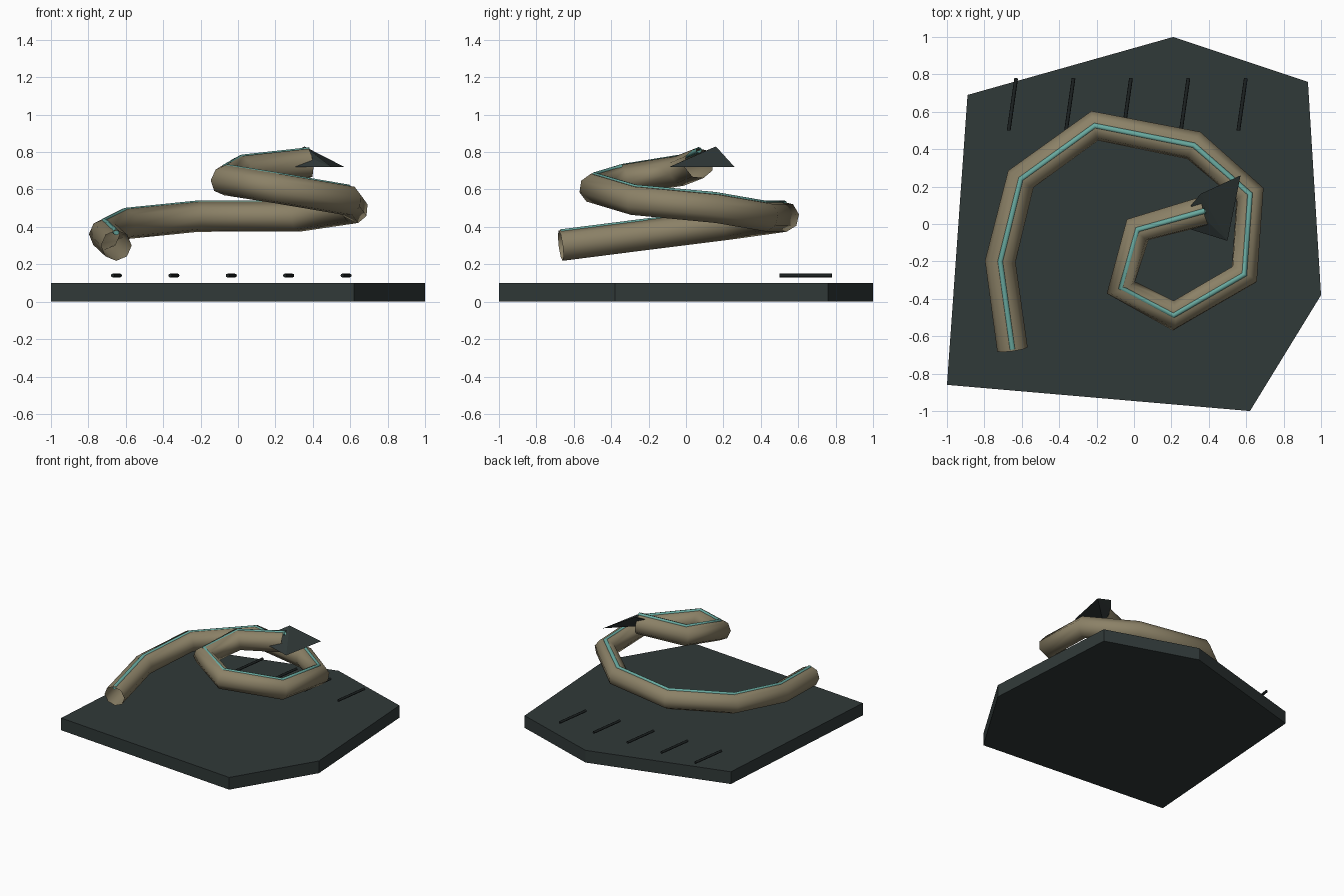
import bpy
import bmesh
from mathutils import Vector

cube = bpy.data.objects.get("Cube")
if cube:
    bpy.data.objects.remove(cube, do_unlink=True)


def material(name, rgb):
    mat = bpy.data.materials.new(name)
    mat.use_nodes = True
    mat.diffuse_color = (*rgb, 1)
    bsdf = next(n for n in mat.node_tree.nodes if n.type == 'BSDF_PRINCIPLED')
    bsdf.inputs["Base Color"].default_value = (*rgb, 1)
    return mat


slate = material("dark slate", (0.030, 0.041, 0.040))
tan = material("dull tan", (0.26, 0.22, 0.135))
teal = material("pale teal", (0.14, 0.40, 0.35))
black = material("near black", (0.012, 0.016, 0.016))


def add_mesh(name, mesh, mat):
    mesh.materials.clear()
    mesh.materials.append(mat)
    obj = bpy.data.objects.new(name, mesh)
    bpy.context.collection.objects.link(obj)
    return obj


def tube(name, points, radius, mat, caps=False):
    """Round tube along a straight-segment path, turned into a mesh."""
    curve = bpy.data.curves.new(name, 'CURVE')
    curve.dimensions = '3D'
    curve.bevel_depth = radius
    curve.bevel_resolution = 2
    curve.use_fill_caps = caps
    spline = curve.splines.new('POLY')
    spline.points.add(len(points) - 1)
    for point, co in zip(spline.points, points):
        point.co = (*co, 1)
    helper = bpy.data.objects.new(name + " path", curve)
    bpy.context.collection.objects.link(helper)
    graph = bpy.context.evaluated_depsgraph_get()
    mesh = bpy.data.meshes.new_from_object(helper.evaluated_get(graph))
    bpy.data.objects.remove(helper, do_unlink=True)
    mesh.name = name
    return add_mesh(name, mesh, mat)


# Irregular six-sided base slab
outline = [(-1, -0.86), (0.62, -1), (1, -0.38), (0.93, 0.76), (0.21, 1), (-0.89, 0.69)]
bm = bmesh.new()
bottom = bm.faces.new([bm.verts.new((x, y, 0)) for x, y in outline])
top = bmesh.ops.extrude_face_region(bm, geom=[bottom], use_keep_orig=True)
bmesh.ops.translate(bm, vec=(0, 0, 0.1),
                    verts=[g for g in top["geom"] if isinstance(g, bmesh.types.BMVert)])
bmesh.ops.recalc_face_normals(bm, faces=bm.faces)
mesh = bpy.data.meshes.new("base_slab")
bm.to_mesh(mesh)
bm.free()
add_mesh("base_slab", mesh, slate)

# Coiled body rising from tail to head, with a stripe along its back
path = [Vector(p) for p in (
    (-0.65, -0.67, 0.30), (-0.715, -0.20, 0.36), (-0.605, 0.24, 0.415),
    (-0.21, 0.525, 0.455), (0.32, 0.42, 0.455), (0.62, 0.16, 0.50),
    (0.59, -0.27, 0.54), (0.21, -0.49, 0.605), (-0.07, -0.34, 0.65),
    (0.02, -0.03, 0.70), (0.38, 0.07, 0.74))]
tube("coiled_body", path, 0.082, tan)
tube("back_stripe", [p + Vector((0, 0, 0.071)) for p in path], 0.016, teal)

# Faceted wedge head
bm = bmesh.new()
for co in ((0.57, 0.26, 0.72), (0.50, -0.09, 0.72), (0.275, -0.02, 0.72),
           (0.355, 0.16, 0.83), (0.305, 0.10, 0.805)):
    bm.verts.new(co)
bmesh.ops.convex_hull(bm, input=bm.verts)
bmesh.ops.recalc_face_normals(bm, faces=bm.faces)
mesh = bpy.data.meshes.new("head")
bm.to_mesh(mesh)
bm.free()
add_mesh("head", mesh, slate)

# Row of slanted thin rods floating over the back of the slab
for i in range(5):
    x = -0.65 + 0.307 * i
    tube(f"rod_{i + 1}", [(x - 0.02, 0.5, 0.14), (x + 0.02, 0.78, 0.14)], 0.01, black, caps=True)
